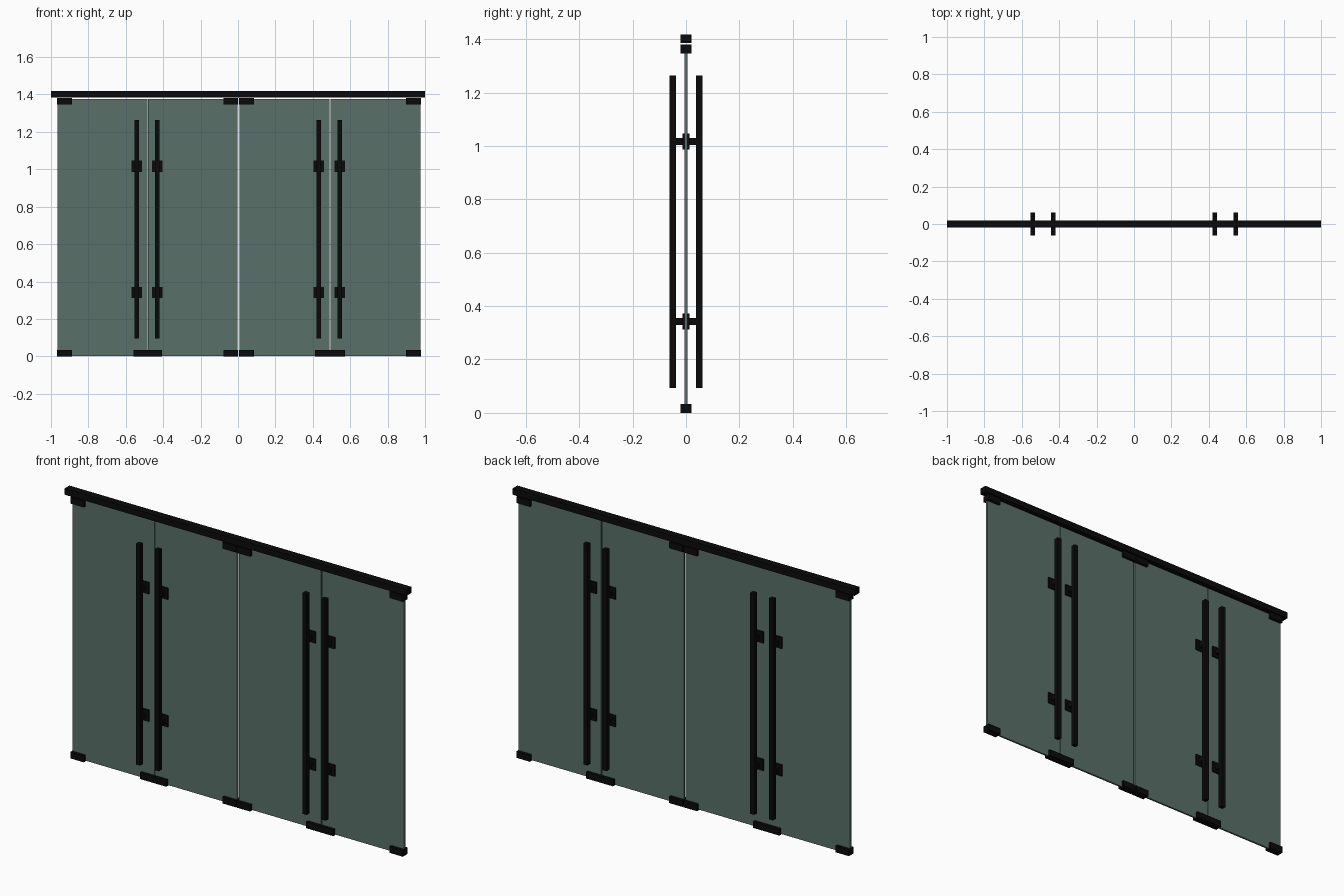
import bpy

if "Cube" in bpy.data.objects:
    bpy.data.objects.remove(bpy.data.objects["Cube"])


def material(name, color):
    m = bpy.data.materials.new(name)
    m.diffuse_color = color
    m.use_nodes = True
    m.node_tree.nodes["Principled BSDF"].inputs["Base Color"].default_value = m.diffuse_color
    return m


black = material("black_metal", (0.003, 0.003, 0.003, 1.0))
glass = material("tinted_glass", (0.10, 0.16, 0.14, 0.8))


def box(name, x, y, z, mat):
    """Box from (min, max) ranges on each axis."""
    lo, hi = zip(x, y, z)
    bpy.ops.mesh.primitive_cube_add(size=1, location=[(a + b) / 2 for a, b in zip(lo, hi)])
    ob = bpy.context.object
    ob.name = name
    ob.scale = [b - a for a, b in zip(lo, hi)]
    bpy.ops.object.transform_apply(location=False, rotation=False, scale=True)
    ob.data.materials.append(mat)
    return ob


def around(c, half):
    return (c - half, c + half)


# Top rail
box("top_rail", (-1, 1), around(0, 0.02), (1.385, 1.418), black)

# Per panel: left edge, right edge, handle x, side of the top clamp
panels = [
    (-0.964, -0.484, -0.541, "left"),
    (-0.482, -0.002, -0.431, "right"),
    (0.009, 0.489, 0.433, "left"),
    (0.495, 0.975, 0.545, "right"),
]

for x0, x1, hx, top_side in panels:
    # Glass leaf
    box("glass_panel", (x0, x1), around(0, 0.005), (0.003, 1.377), glass)

    # Corner clamps wrapping the glass edges
    left, right = (x0 - 0.003, x0 + 0.076), (x1 - 0.076, x1 + 0.003)
    for span in (left, right):
        box("bottom_clamp", span, around(0, 0.02), (0, 0.034), black)
    box("top_clamp", left if top_side == "left" else right,
        around(0, 0.02), (1.347, 1.38), black)

    # Pull bars on both faces
    for side in (-1, 1):
        box("pull_bar", around(hx, 0.012), around(side * 0.05, 0.012), (0.094, 1.263), black)

    # Mounting plates and standoffs through the glass
    for z in (0.342, 1.016):
        box("mount_plate", around(hx, 0.028), around(0, 0.013), around(z, 0.03), black)
        box("standoff", around(hx, 0.012), around(0, 0.045), around(z, 0.013), black)
